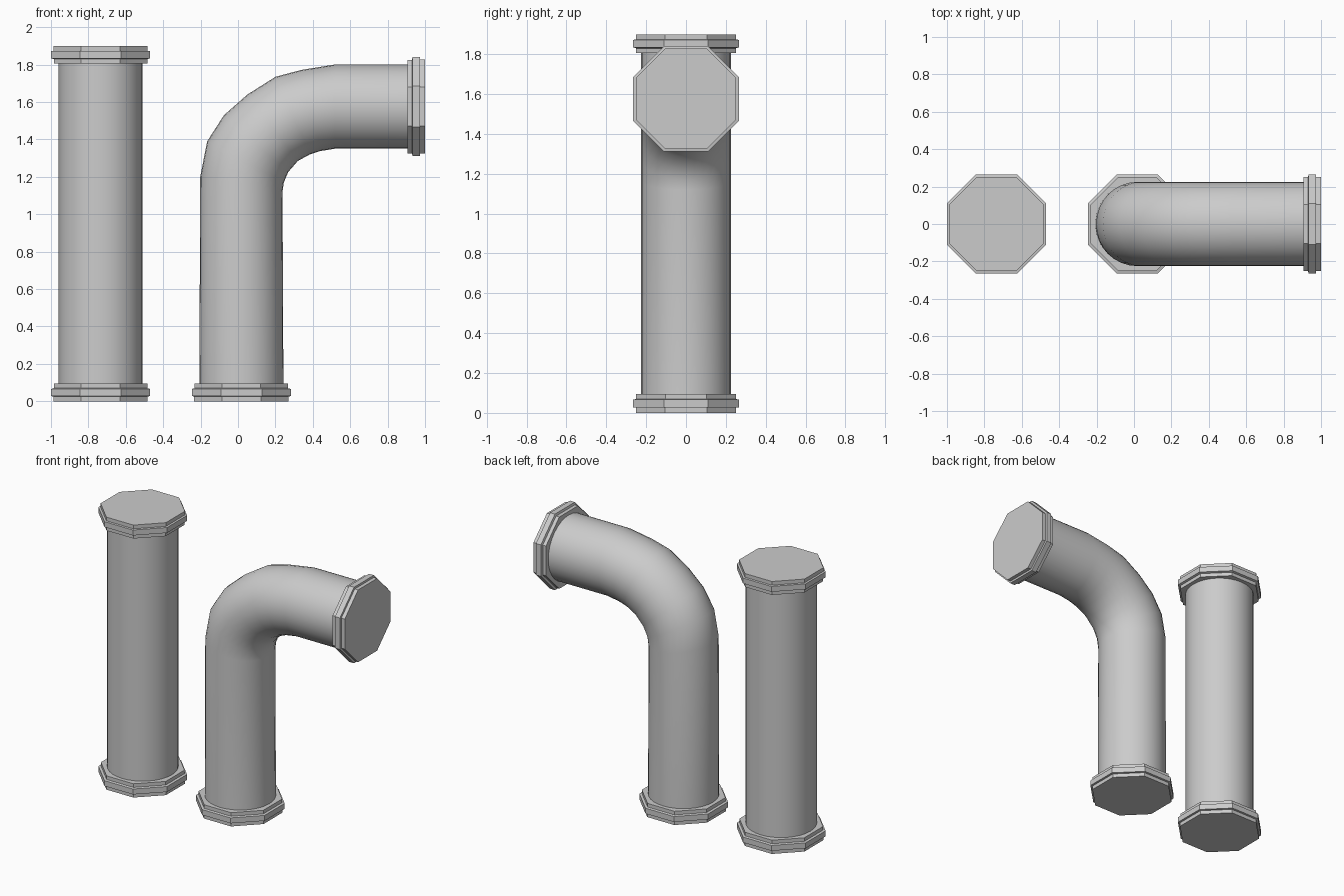
import bpy, bmesh
from math import cos, sin, pi
from mathutils import Vector

if "Cube" in bpy.data.objects:
    bpy.data.objects.remove(bpy.data.objects["Cube"])

R = 0.225          # pipe radius
X1, X2 = -0.735, 0.018   # axes of the straight and the bent pipe
ZH = 1.576         # axis height of the horizontal arm


def sweep(name, stations, sides, offset=0.0, scale=1.0, smooth=False):
    """Skin rings; each station is (ax, az, bx, bz, half width in y)."""
    bm = bmesh.new()
    rings = []
    for ax, az, bx, bz, w in stations:
        c = Vector(((ax + bx) / 2, 0, (az + bz) / 2))
        u = Vector(((bx - ax) / 2, 0, (bz - az) / 2))
        ring = []
        for i in range(sides):
            t = 2 * pi * i / sides + offset
            ring.append(bm.verts.new(c + scale * (u * cos(t) + Vector((0, w * sin(t), 0)))))
        rings.append(ring)
    for p, q in zip(rings, rings[1:]):
        for i in range(sides):
            j = (i + 1) % sides
            bm.faces.new((p[i], p[j], q[j], q[i]))
    bm.faces.new(rings[0])
    bm.faces.new(rings[-1])
    bmesh.ops.recalc_face_normals(bm, faces=bm.faces)
    me = bpy.data.meshes.new(name)
    bm.to_mesh(me)
    bm.free()
    ob = bpy.data.objects.new(name, me)
    bpy.context.collection.objects.link(ob)
    if smooth:
        bpy.ops.object.select_all(action='DESELECT')
        ob.select_set(True)
        bpy.context.view_layer.objects.active = ob
        bpy.ops.object.shade_smooth_by_angle(angle=pi / 4)
    return ob


# Stepped octagonal flange: (distance from the outer face, flat-to-flat half width)
FLANGE = [(0, .252), (.026, .252), (.028, .265), (.066, .265), (.07, .25), (.095, .25)]


def flange(name, x, z, direction, horizontal=False):
    st = []
    for d, r in FLANGE:
        if horizontal:
            px = x + d * direction
            st.append((px, z + r, px, z - r, r))
        else:
            pz = z + d * direction
            st.append((x - r, pz, x + r, pz, r))
    sweep(name, st, 8, pi / 8, 1 / cos(pi / 8))


# Straight pipe with a flange at each end
sweep("straight_pipe", [(X1 - R, z, X1 + R, z, R) for z in (0.05, 1.85)], 32, smooth=True)
flange("straight_bottom_flange", X1, 0, 1)
flange("straight_top_flange", X1, 1.9, -1)

# Bent pipe: rings given by their outer and inner points along the elbow
elbow = [
    (X2 - R, 0.05, X2 + R, 0.05),
    (-0.202, 1.20, 0.238, 1.12),
    (-0.165, 1.39, 0.245, 1.17),
    (-0.075, 1.53, 0.268, 1.225),
    (0.05, 1.64, 0.32, 1.285),
    (0.20, 1.735, 0.384, 1.32),
    (0.34, 1.772, 0.44, 1.338),
    (0.52, ZH + R, 0.52, ZH - R),
    (0.95, ZH + R, 0.95, ZH - R),
]
sweep("bent_pipe", [s + (R,) for s in elbow], 32, smooth=True)
flange("bent_bottom_flange", X2, 0, 1)
flange("bent_end_flange", 1.0, ZH, -1, horizontal=True)
